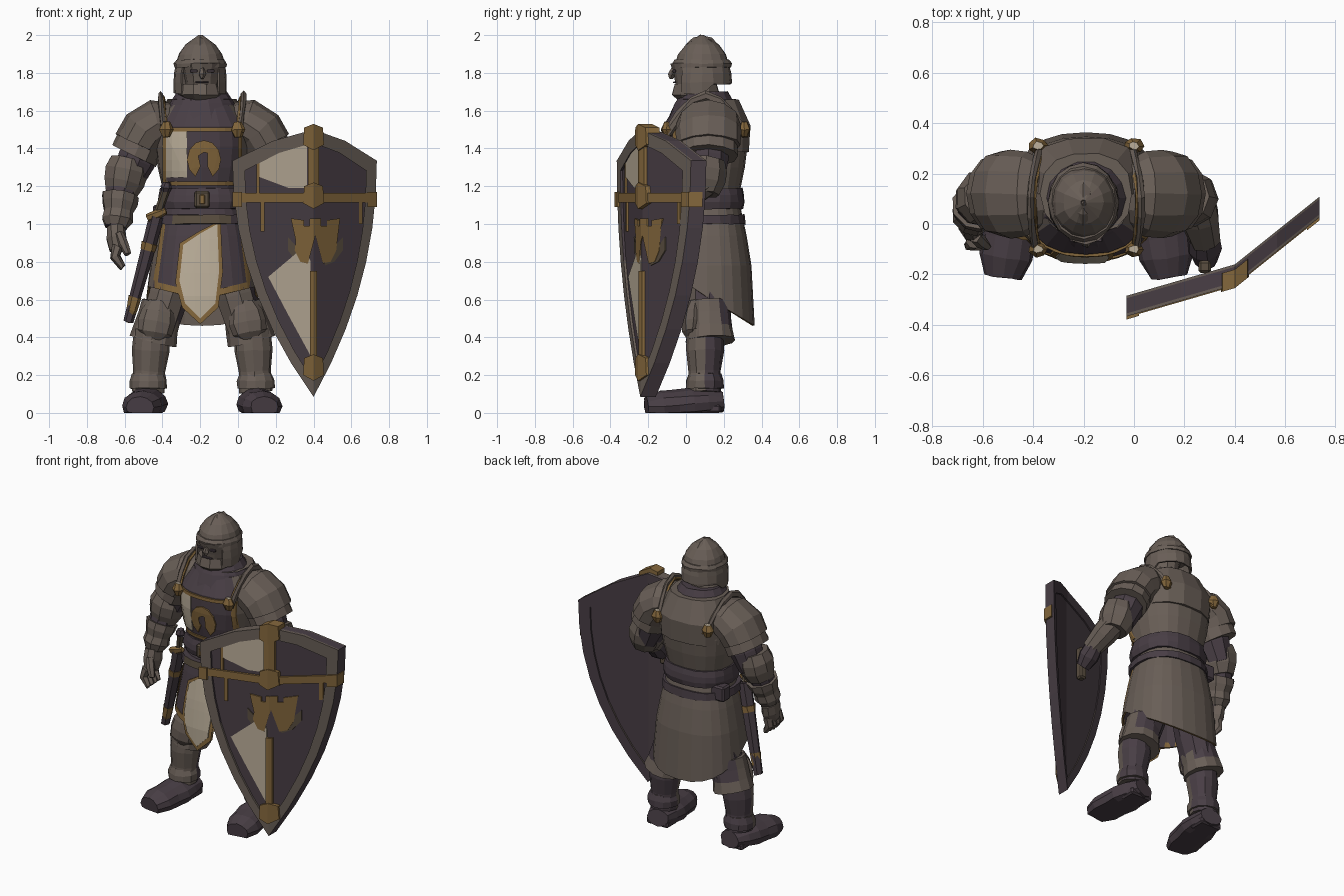
import bpy, bmesh, math, random
from mathutils import Vector

random.seed(4)
cube = bpy.data.objects.get("Cube")
if cube:
    bpy.data.objects.remove(cube)

CX = -.19        # middle of the body
HX = -.2         # middle of the head
RX = .4          # ridge of the shield
BOXY = 2.4       # roundness of the boxy cross-sections


def material(name, *rgb):
    mat = bpy.data.materials.new(name)
    mat.use_nodes = True
    mat.diffuse_color = (*rgb, 1)
    mat.node_tree.nodes["Principled BSDF"].inputs["Base Color"].default_value = (*rgb, 1)
    return mat


ARMOUR = material("worn steel", .14, .112, .094)
DARK = material("dark purple cloth", .065, .048, .059)
GOLD = material("old gold", .23, .135, .045)
CREAM = material("cream cloth", .48, .41, .31)
LEATHER = material("brown leather", .1, .075, .05)


def make(name, bm, mats, rule=None, thick=0):
    """Turn a bmesh into a flat-shaded object; rule marks faces of the second colour."""
    bmesh.ops.recalc_face_normals(bm, faces=bm.faces[:])
    if rule:
        for face in bm.faces:
            face.material_index = int(rule(face.calc_center_median(), face.normal))
    mesh = bpy.data.meshes.new(name)
    bm.to_mesh(mesh)
    bm.free()
    for mat in mats:
        mesh.materials.append(mat)
    obj = bpy.data.objects.new(name, mesh)
    bpy.context.collection.objects.link(obj)
    if thick:
        shell = obj.modifiers.new("thickness", "SOLIDIFY")
        shell.thickness = thick
        shell.material_offset_rim = len(mats) - 1


def skin(name, rings, mats, rule=None, caps=True, rough=.003, thick=0, cut=None):
    """Join rings of points into a slightly chipped surface."""
    bm = bmesh.new()
    rows = []
    for ring in rings:
        row = []
        for point in ring:
            chip = Vector([random.uniform(-rough, rough) for axis in "xyz"])
            row.append(bm.verts.new(point + chip))
            row[-1].co.z = max(row[-1].co.z, 0)
        rows.append(row)
    for low, high in zip(rows, rows[1:]):
        for i in range(len(low)):
            bm.faces.new((low[i - 1], low[i], high[i], high[i - 1]))
    if caps:
        bm.faces.new(rows[0])
        bm.faces.new(rows[-1])
    if cut:
        removed = [face for face in bm.faces if cut(face.calc_center_median())]
        bmesh.ops.delete(bm, geom=removed, context="FACES")
    make(name, bm, mats, rule, thick)


def loft(name, mats, centre, span, radii, depth=1.0, sides=14, power=2.0, hem=None, **options):
    """Level rings evenly spaced over a height span; depth is the y to x ratio."""
    rings = []
    for k, r in enumerate(radii):
        z = span[0] + (span[1] - span[0]) * k / (len(radii) - 1)
        ring = []
        for i in range(sides):
            turn = math.tau * i / sides
            c, s = [math.copysign(abs(w) ** (2 / power), w) for w in (math.cos(turn), math.sin(turn))]
            point = Vector((centre[0] + r * c, centre[1] + r * depth * s, z))
            if hem and k == 0:
                point.z = hem(point)
            ring.append(point)
        rings.append(ring)
    skin(name, rings, mats, **options)


def limb(name, mats, start, end, radii, flat=1.0, bow=(0, 0, 0), sides=9, **options):
    """Tube from start to end, bowed sideways, with evenly spaced radii."""
    start, end, bow = Vector(start), Vector(end), Vector(bow)
    rings = []
    for k, r in enumerate(radii):
        t = k / (len(radii) - 1)
        centre = start.lerp(end, t) + bow * math.sin(math.pi * t)
        along = (end - start + bow * math.pi * math.cos(math.pi * t)).normalized()
        axis = Vector((1, 0, 0)) if abs((end - start).normalized().y) > .8 else Vector((0, 1, 0))
        side = (axis - along * axis.dot(along)).normalized()
        up = along.cross(side)
        turns = [math.tau * i / sides for i in range(sides)]
        rings.append([centre + r * (up * math.cos(a) + side * flat * math.sin(a)) for a in turns])
    skin(name, rings, mats, **options)


def plate(name, mats, outlines, surface, cuts, lift=.007, depth=.012, rule=None):
    """Flat outlines in x and z, folded onto the surface y = surface(x, z)."""
    bm = bmesh.new()
    for outline in outlines:
        bm.faces.new([bm.verts.new((x, 0, z)) for x, z in outline])
    bmesh.ops.triangulate(bm, faces=bm.faces[:])
    for normal, value in cuts:
        bmesh.ops.bisect_plane(bm, geom=bm.verts[:] + bm.edges[:] + bm.faces[:],
                               plane_co=Vector(normal) * value, plane_no=normal)
    bmesh.ops.remove_doubles(bm, verts=bm.verts[:], dist=.0005)
    for vert in bm.verts:
        vert.co.y = surface(vert.co.x, vert.co.z) - lift
    for item in bmesh.ops.extrude_face_region(bm, geom=bm.faces[:])["geom"]:
        if isinstance(item, bmesh.types.BMVert):
            item.co.y += lift + depth
    make(name, bm, mats, rule)


def rect(x, z, width, height):
    w, h = width / 2, height / 2
    return [(x - w, z - h), (x + w, z - h), (x + w, z + h), (x - w, z + h)]


def mirrored(middle, half):
    """Whole outline from its right half, given as offset and height."""
    return [(middle + d, z) for d, z in half] + [(middle - d, z) for d, z in reversed(half) if d]


def front_of(centre, span, radii, depth):
    """Front surface of a boxy loft as a function of x and z."""
    def surface(x, z):
        t = min(max((z - span[0]) / (span[1] - span[0]), 0), 1) * (len(radii) - 1)
        i = min(int(t), len(radii) - 2)
        r = radii[i] + (radii[i + 1] - radii[i]) * (t - i)
        d = min(abs(x - centre[0]) / r, .985)
        return centre[1] - depth * r * (1 - d ** BOXY) ** (1 / BOXY)
    return surface


def block(name, mat, centre, size, bevel=.01):
    bm = bmesh.new()
    bmesh.ops.create_cube(bm, size=1)
    for vert in bm.verts:
        vert.co = Vector([c + v * s for c, v, s in zip(centre, vert.co, size)])
    bmesh.ops.bevel(bm, geom=bm.edges[:], offset=bevel, segments=1, affect="EDGES")
    make(name, bm, [mat])


# Torso, collar and belts
middle = (CX, .1)
torso = dict(centre=middle, span=(1.08, 1.63), radii=[.2, .21, .235, .25, .245, .17], depth=.9)
loft("torso", [ARMOUR, DARK], **torso, sides=20, power=BOXY, rough=0, rule=lambda c, n: n.y < -.45)
loft("back_plate", [ARMOUR], (CX, .12), (1.38, 1.66), [.24, .25, .18], depth=.9, power=BOXY,
     cut=lambda c: c.y < .1)
loft("cowl", [DARK], middle, (1.52, 1.7), [.225, .2, .17, .13], depth=.95)
loft("belt", [DARK], middle, (1.08, 1.19), [.225, .235, .23, .22], depth=.9, sides=20, power=BOXY)
loft("low_belt", [LEATHER, DARK], middle, (1, 1.05), [.245, .24], depth=.88, sides=20, power=BOXY,
     rule=lambda c, n: n.y > -.8)
block("buckle", LEATHER, (CX, -.11, 1.13), (.08, .03, .09))
block("buckle_pin", GOLD, (CX, -.125, 1.13), (.03, .015, .05), bevel=.004)
block("hip_pouch", DARK, (-.4, .2, 1.05), (.1, .08, .1))

# Chest tabard with a horseshoe emblem
chest = front_of(**torso)
grid = [((1, 0, 0), CX + k * .04) for k in range(-7, 8)] + [((0, 0, 1), .5 + k * .06) for k in range(18)]
plate("chest_cream", [CREAM], [rect(-.33, 1.37, .12, .25)], chest, grid)
trim = [rect(CX, z, .4, .022) for z in (1.215, 1.5)] + [rect(CX + d, 1.36, .02, .28) for d in (-.2, .2)]
plate("chest_trim", [GOLD], trim, chest, grid, lift=.009)
arc = [math.radians(a) for a in range(-60, 241, 30)]
horseshoe = [(HX + .02 + r * math.cos(a), 1.34 + r * 1.15 * math.sin(a))
             for r, turns in ((.09, arc), (.035, arc[::-1])) for a in turns]
plate("chest_emblem", [GOLD], [horseshoe], chest, grid, lift=.008)

# Skirt with a slanting hem, gold edge and a hanging front panel
skirt = dict(centre=(CX, .11), span=(.62, 1.1), radii=[.295, .275, .245, .205], depth=.86)


def front_hem(x):
    return .6 + .24 * abs(x - CX)


loft("skirt", [ARMOUR, DARK, GOLD], **skirt, sides=24, power=BOXY, caps=False, rough=0, thick=.012,
     hem=lambda v: .68 - .6 * v.y if v.y > .03 else front_hem(v.x), rule=lambda c, n: n.y < -.4)
fall = front_of(**skirt)
across = [CX + .065 * k for k in range(-4, 5)]
strip = [(x, front_hem(x)) for x in across] + [(x, front_hem(x) + .035) for x in across[::-1]]
plate("skirt_hem_trim", [GOLD], [strip], fall, grid)
for name, s in (("right", -1), ("left", 1)):
    x = CX + s * .19
    edge = [(x, 1.03), (x + s * .02, 1.03), (x + s * .07, .69), (x + s * .045, .69)]
    plate(f"{name}_skirt_trim", [GOLD], [edge], fall, grid)
panel = [(-.2, .5), (-.12, .58), (-.1, .75), (-.11, 1), (-.2, .95), (-.29, .89), (-.31, .7), (-.28, .58)]
border = [(HX + (x - HX) * 1.2, z * 1.1 - .08) for x, z in panel]
plate("panel_border", [GOLD], [border], fall, grid, lift=.008)
plate("front_panel", [CREAM], [panel], fall, grid, lift=.014)

# Head and open helmet
skull = (HX, .085)
loft("helmet", [ARMOUR], skull, (1.7, 2), [.142, .143, .14, .13, .115, .08, .01], depth=1.1, sides=16,
     thick=.012, hem=lambda v: 1.74 if v.y > .14 else 1.69, caps=False,
     cut=lambda c: c.z < 1.83 and c.y < 0 and abs(c.x - HX) < .09)
limb("helmet_crest", [ARMOUR], (HX, -.02, 1.9), (HX, .19, 1.9), [.01, .025, .03, .03, .03, .025, .01],
     bow=(0, 0, .07), sides=6)
loft("helmet_brim", [ARMOUR], skull, (1.83, 1.87), [.138, .14, .128], depth=1.12, sides=16)
loft("face", [ARMOUR], (HX + .01, .05), (1.7, 1.85), [.08, .095, .11], depth=1.2, sides=12)
limb("nose", [ARMOUR], (HX + .01, -.065, 1.83), (HX + .01, -.08, 1.77), [.01, .016, .02, .01], sides=5)
block("mouth", DARK, (HX + .01, -.06, 1.75), (.07, .016, .008), bevel=.002)
loft("chin_guard", [ARMOUR], (HX, .05), (1.63, 1.74), [.06, .12, .105], depth=1.1, sides=10)

# Paired parts of the body
for name, s in (("right", -1), ("left", 1)):
    def at(x, y, z):
        return Vector((CX + s * x, y, z))

    block(f"{name}_eye", DARK, (HX + .01 + s * .045, -.062, 1.81), (.04, .02, .014), bevel=.003)
    # Shoulder plates, raised neck rim and clasps
    limb(f"{name}_shoulder_plate", [ARMOUR], at(.14, .12, 1.55), at(.34, .12, 1.42), [.09, .13, .135, .13],
         flat=1.3, bow=(s * .03, 0, .03), sides=12)
    limb(f"{name}_lower_plate", [ARMOUR], at(.29, .12, 1.5), at(.36, .12, 1.36), [.1, .128, .13],
         flat=1.2, sides=12)
    rim = dict(start=at(.2, -.1, 1.48), end=at(.18, .31, 1.48), bow=(s * .03, 0, .2), sides=6)
    limb(f"{name}_neck_rim", [ARMOUR], radii=[.025] * 7, flat=.6, **rim)
    rim.update(start=at(.185, -.105, 1.47), end=at(.165, .315, 1.47))
    limb(f"{name}_gold_strap", [GOLD], radii=[.01] * 7, **rim)
    for part, y in (("front", -.1), ("back", .31)):
        loft(f"{name}_{part}_clasp", [GOLD, CREAM], at(.19, y, 0), (1.46, 1.54), [.02, .04, .02],
             depth=.8, sides=7, rule=lambda c, n: n.z > .9)
    # Arms to the elbow
    limb(f"{name}_upper_arm", [DARK], at(.3, .12, 1.46), at(.4, .12, 1.22), [.1, .105, .085])
    limb(f"{name}_elbow_plate", [ARMOUR], at(.39, .11, 1.34), at(.43, .09, 1.16), [.1, .115, .11, .085])
    # Legs and boots
    limb(f"{name}_thigh", [DARK, ARMOUR], at(.12, .13, .82), at(.24, .12, .42), [.1, .11, .1], flat=1.1,
         rule=lambda c, n: n.y < -.5)
    limb(f"{name}_knee_guard", [ARMOUR, DARK], at(.21, .12, .58), at(.26, .13, .38), [.11, .112, .118, .13],
         sides=12, rule=lambda c, n: n.y > .35 and c.z > .45)
    limb(f"{name}_knee_cap", [ARMOUR], at(.22, .05, .59), at(.26, .03, .37), [.06, .09, .1, .09, .02],
         flat=.6, sides=8)
    limb(f"{name}_shin", [ARMOUR, DARK], at(.265, .1, .44), at(.285, .1, .11), [.095, .1, .085, .088],
         sides=12, rule=lambda c, n: n.y > .1)
    limb(f"{name}_ankle_cuff", [ARMOUR, DARK], at(.285, .1, .13), at(.285, .1, .21), [.1, .1, .085],
         sides=12, rule=lambda c, n: n.y > .1)
    limb(f"{name}_boot", [DARK], at(.27, .19, .06), at(.33, -.21, .03), [.055, .075, .085, .08, .08, .055],
         flat=1.35, sides=12)
    block(f"{name}_heel", DARK, at(.28, .13, .022), (.16, .11, .044))

# Right forearm and open hand
elbow, wrist, knuckles = Vector((-.61, .1, 1.24)), Vector((-.645, .02, .98)), Vector((-.64, -.015, .86))
limb("right_forearm", [DARK], elbow, wrist, [.085, .08, .06])
limb("right_gauntlet", [ARMOUR], elbow.lerp(wrist, .35), wrist, [.1, .095, .078, .085, .06])
limb("right_palm", [ARMOUR], wrist, knuckles, [.05, .055, .042], flat=1.4)
for k in range(4):
    root = knuckles + Vector((0, .037 * k - .055, .02))
    limb(f"right_finger_{k}", [ARMOUR], root, root + Vector((.03, -.02, -.11)), [.028, .027, .018],
         bow=(-.025, 0, 0), sides=6)
limb("right_thumb", [ARMOUR], (-.63, -.05, .95), (-.585, -.09, .84), [.026, .026, .018], sides=6)

# Left forearm reaching to the shield
limb("left_forearm", [ARMOUR], (.235, .12, 1.24), (.285, -.07, 1.09), [.085, .08, .06])
limb("left_hand", [DARK], (.28, -.05, 1.1), (.285, -.15, 1), [.06, .065, .045])

# Sheathed sword on the right hip
hilt, tip = Vector((-.43, -.02, 1.04)), Vector((-.58, .05, .48))
limb("scabbard", [DARK], hilt, tip, [.038, .036, .025], flat=1.2, sides=6)
limb("scabbard_tip", [GOLD], hilt.lerp(tip, .76), tip, [.034, .03, .012], flat=1.2, sides=6)
limb("scabbard_band", [GOLD], hilt.lerp(tip, .25), hilt.lerp(tip, .32), [.042, .04], flat=1.2, sides=6)
limb("sword_guard", [GOLD], (-.48, -.03, 1.03), (-.38, -.05, 1.07), [.02, .026, .016], sides=6)
limb("sword_grip", [LEATHER], hilt, (-.38, -.07, 1.18), [.02, .022], sides=6)
limb("sword_pommel", [DARK], (-.385, -.07, 1.17), (-.375, -.08, 1.22), [.02, .032, .018], sides=6)


# Shield folded along a vertical ridge
def fold(x, z):
    return -.23 + (x - RX) * (.29 if x < RX else .8)


def shield_side(width):
    steps = [k / 7 for k in range(1, 8)]
    corners = [(RX + width * (1 - (1 - t) ** 2.1), .085 + 1.25 * t) for t in steps]
    return corners + [(RX + width / 2, 1.44)]


ridge = [((1, 0, 0), RX)]
outline = [(RX, .085), *shield_side(.335), (RX, 1.5), *reversed(shield_side(-.43))]
inner = [(x + (.385 - x) * .16, z + (.86 - z) * .11) for x, z in outline]
frame = [[outline[i - 1], outline[i], inner[i], inner[i - 1]] for i in range(len(outline))]
plate("shield_board", [DARK], [outline], fold, ridge, lift=0, depth=.06)
plate("shield_rim", [ARMOUR, DARK], frame, fold, ridge, lift=.012, depth=.07,
      rule=lambda c, n: n.y > -.3 and n.z < .3)
fields = [[(.11, 1.25), (.11, 1.34), (.23, 1.4), (.365, 1.44), (.365, 1.19), (.27, 1.19)],
          [(.16, .72), (.35, .88), (.385, .8), (.38, .31), (.26, .53)]]
plate("shield_cream_fields", [CREAM], fields, fold, ridge)
lines = [rect(.105, 1.25, .015, .18), rect(.13, 1.04, .02, .16), rect(.65, 1.06, .02, .12)]
plate("shield_gold_lines", [GOLD], lines, fold, ridge, lift=.009)
wings = [[(RX + .01 + s * d, z) for d, z in ((.05, .78), (.1, .8), (.145, .86), (.145, .93), (.1, .88), (.05, .86))]
         for s in (-1, 1)]
plate("shield_castle_base", [LEATHER], wings, fold, ridge, lift=.006)
tower = [(.03, 1.03), (.03, .99), (.06, .99), (.06, 1.02), (.13, 1.03), (.1, .95), (.11, .86), (.08, .8),
         (.04, .79), (.04, .89), (0, .94)]
plate("shield_castle", [GOLD], [mirrored(RX + .01, tower)], fold, ridge, lift=.009)
bands = [rect(.35, 1.14, .76, .05), rect(RX, 1.32, .06, .3), rect(RX, .5, .035, .5)]
plate("shield_bands", [GOLD], bands, fold, ridge, lift=.016)
knob = [(0, -.07), (.055, -.04), (.05, .05), (0, .07)]
bosses = [mirrored(RX, [(d, z + h) for d, h in knob]) for z in (.24, 1.15, 1.46)]
bosses += [rect(x, 1.13, .05, .08) for x in (-.005, .71)]
plate("shield_bosses", [GOLD], bosses, fold, ridge, lift=.024, depth=.05)
block("shield_grip", LEATHER, (.28, -.17, 1.03), (.05, .05, .22))
